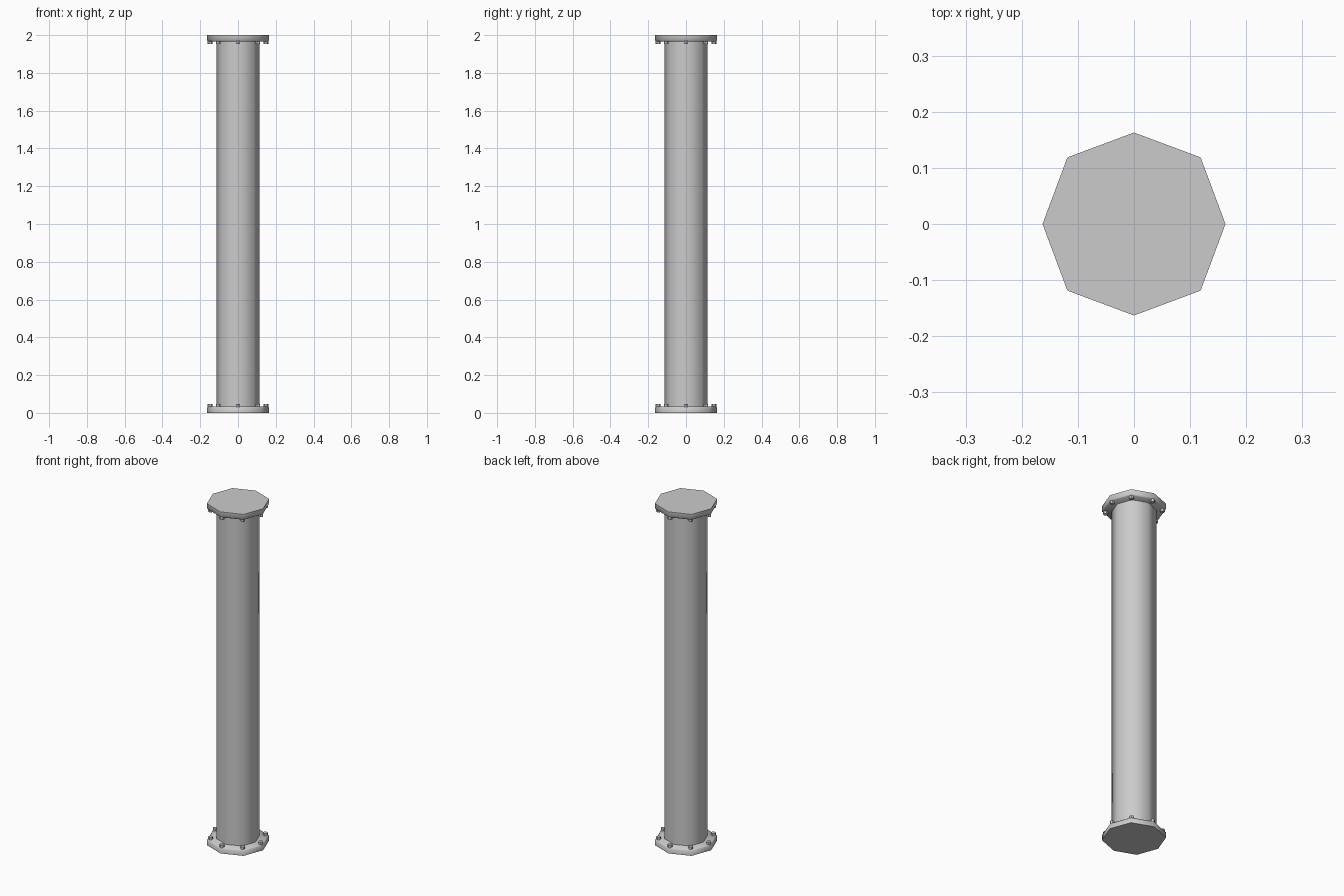
import bpy, bmesh, math

if "Cube" in bpy.data.objects:
    bpy.data.objects.remove(bpy.data.objects["Cube"])


def ring_point(radius, i, z):
    # eight-sided ring, the diagonal corners sit slightly further out
    r = radius * (1.03 if i % 2 else 1.0)
    a = i * math.pi / 4
    return (r * math.cos(a), r * math.sin(a), z)


def finish(bm, name, angle):
    bmesh.ops.recalc_face_normals(bm, faces=bm.faces)
    mesh = bpy.data.meshes.new(name)
    bm.to_mesh(mesh)
    bm.free()
    obj = bpy.data.objects.new(name, mesh)
    bpy.context.collection.objects.link(obj)
    bpy.ops.object.select_all(action='DESELECT')
    obj.select_set(True)
    bpy.context.view_layer.objects.active = obj
    bpy.ops.object.shade_smooth_by_angle(angle=math.radians(angle))
    return obj


def lathe(name, profile):
    bm = bmesh.new()
    rings = [[bm.verts.new(ring_point(r, i, z)) for i in range(8)] for r, z in profile]
    for a, b in zip(rings, rings[1:]):
        for i in range(8):
            j = (i + 1) % 8
            bm.faces.new((a[i], a[j], b[j], b[i]))
    bm.faces.new(rings[0][::-1])
    bm.faces.new(rings[-1])
    return finish(bm, name, 55)


def bolts(name, z0, z1):
    # ring of eight hexagonal heads, one at each flange corner
    bm = bmesh.new()
    for k in range(8):
        a = k * math.pi / 4
        cx, cy = 0.148 * math.cos(a), 0.148 * math.sin(a)
        loops = [[bm.verts.new((cx + 0.013 * math.cos(a + h * math.pi / 3),
                                cy + 0.013 * math.sin(a + h * math.pi / 3), z))
                  for h in range(6)] for z in (z0, z1)]
        lo, hi = loops
        bm.faces.new(lo[::-1])
        bm.faces.new(hi)
        for h in range(6):
            n = (h + 1) % 6
            bm.faces.new((lo[h], lo[n], hi[n], hi[h]))
    return finish(bm, name, 30)


# main pipe
lathe("pipe", [(0.113, 0.02), (0.113, 1.98)])

# end flanges, chamfered on the side facing the pipe
flange = [(0.163, 0.0), (0.163, 0.028), (0.157, 0.034)]
lathe("bottom_flange", flange)
lathe("top_flange", [(r, 2 - z) for r, z in flange])

# bolt heads
bolts("bottom_bolts", 0.028, 0.048)
bolts("top_bolts", 1.952, 1.972)
